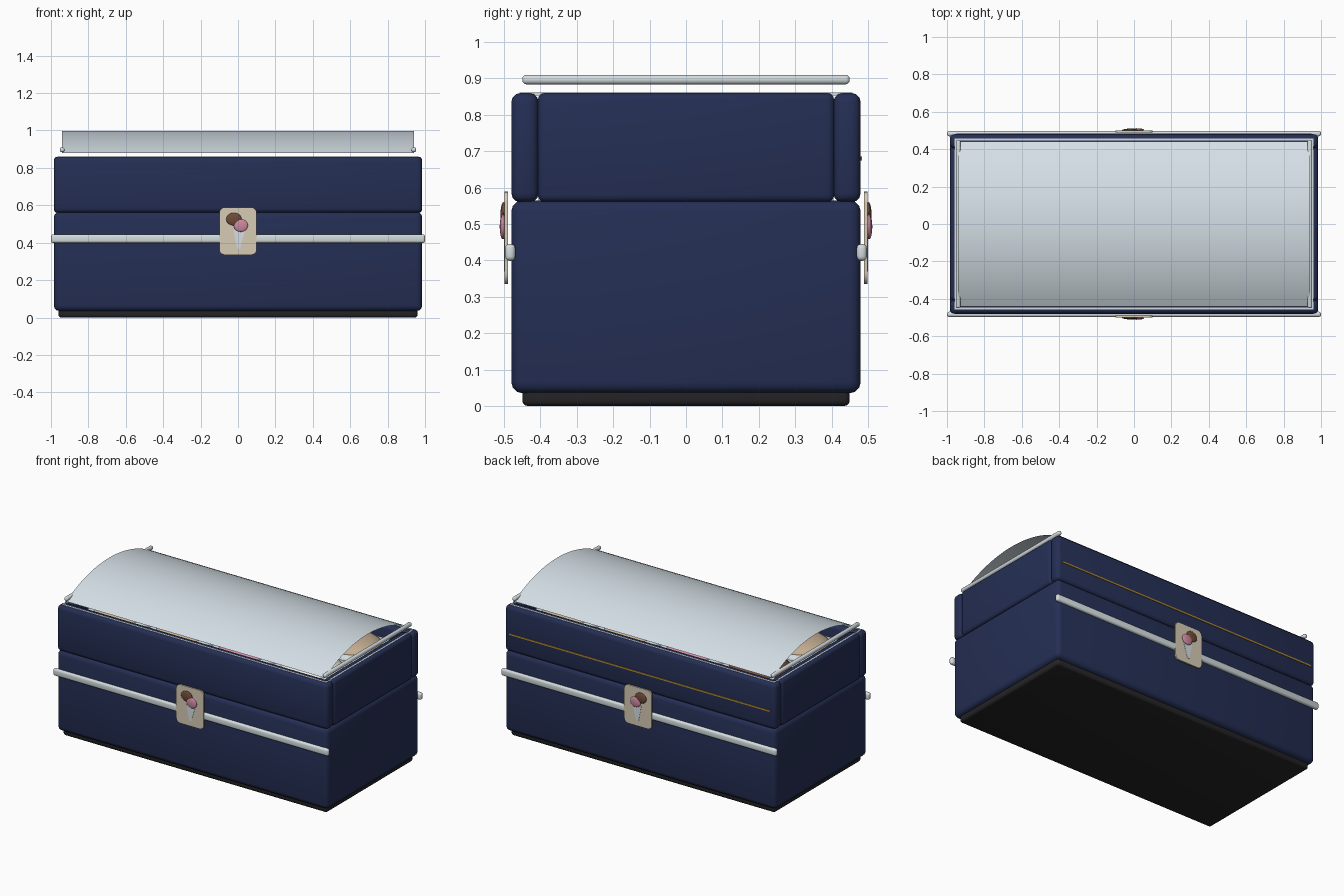
import bpy, bmesh, math

cube = bpy.data.objects.get("Cube")
if cube:
    bpy.data.objects.remove(cube, do_unlink=True)


def material(name, r, g, b):
    m = bpy.data.materials.new(name)
    m.use_nodes = True
    m.diffuse_color = (r, g, b, 1)
    m.node_tree.nodes["Principled BSDF"].inputs["Base Color"].default_value = (r, g, b, 1)
    return m


navy = material("navy paint", 0.018, 0.028, 0.09)
rubber = material("black rubber", 0.018, 0.018, 0.02)
metal = material("pale metal", 0.66, 0.72, 0.74)
glass = material("pale glass", 0.66, 0.74, 0.79)
cream = material("cream badge", 0.68, 0.6, 0.46)
brown = material("chocolate brown", 0.16, 0.07, 0.04)
pink = material("strawberry pink", 0.62, 0.25, 0.35)
gold = material("gold trim", 0.45, 0.25, 0.03)
vanilla = material("vanilla white", 0.8, 0.78, 0.7)
tan = material("caramel tan", 0.55, 0.42, 0.28)


def finish(ob, name, mat, angle=35):
    """Name, colour and smooth the active object."""
    ob.name = ob.data.name = name
    ob.data.materials.append(mat)
    bpy.ops.object.shade_smooth_by_angle(angle=math.radians(angle))
    return ob


def box(name, mat, loc, size, bevel=0.0, segments=3):
    bpy.ops.mesh.primitive_cube_add(size=1, location=loc)
    ob = bpy.context.object
    for v in ob.data.vertices:
        v.co = [c * s for c, s in zip(v.co, size)]
    if bevel:
        mod = ob.modifiers.new("rounding", 'BEVEL')
        mod.width = bevel
        mod.segments = segments
        bpy.ops.object.modifier_apply(modifier=mod.name)
    return finish(ob, name, mat)


def ellipsoid(name, mat, loc, radii):
    bpy.ops.mesh.primitive_uv_sphere_add(segments=24, ring_count=12, radius=1, location=loc)
    ob = bpy.context.object
    for v in ob.data.vertices:
        v.co = [c * r for c, r in zip(v.co, radii)]
    return finish(ob, name, mat, 60)


def link(name, bm, mat):
    me = bpy.data.meshes.new(name)
    bm.to_mesh(me)
    bm.free()
    ob = bpy.data.objects.new(name, me)
    bpy.context.collection.objects.link(ob)
    bpy.ops.object.select_all(action='DESELECT')
    ob.select_set(True)
    bpy.context.view_layer.objects.active = ob
    return finish(ob, name, mat)


def plate(name, mat, outline, y, depth):
    """Extrude an x-z outline along y."""
    bm = bmesh.new()
    face = bm.faces.new([bm.verts.new((x, y - depth / 2, z)) for x, z in outline])
    ext = bmesh.ops.extrude_face_region(bm, geom=[face])
    for v in ext["geom"]:
        if isinstance(v, bmesh.types.BMVert):
            v.co.y += depth
    bmesh.ops.recalc_face_normals(bm, faces=bm.faces)
    return link(name, bm, mat)


# Cabinet: plinth, lower body and four upper walls
box("plinth", rubber, (0, 0, 0.03), (1.92, 0.9, 0.06), 0.015)
box("lower_body", navy, (0, 0, 0.3), (1.97, 0.96, 0.53), 0.03)
for s, side in ((-1, "front"), (1, "back")):
    box(side + "_wall", navy, (0, s * 0.4425, 0.71), (1.97, 0.075, 0.3), 0.025)
for s, side in ((-1, "right"), (1, "left")):
    box(side + "_wall", navy, (s * 0.947, 0, 0.71), (0.075, 0.815, 0.3), 0.02)

# Thin frame lying on the top rim
for s in (-1, 1):
    box("rim_long_strip", metal, (0, s * 0.452, 0.857), (1.92, 0.01, 0.009))
    box("rim_short_strip", metal, (s * 0.956, 0, 0.857), (0.01, 0.91, 0.009))

# Liner floor and ice cream tubs
box("liner_floor", metal, (0, 0, 0.575), (1.82, 0.81, 0.02))
for i, x in enumerate((-0.68, -0.227, 0.227, 0.68)):
    for s in (-1, 1):
        box("tub", metal, (x, s * 0.2, 0.69), (0.43, 0.38, 0.22), 0.03)
        flavour = tan if x * s > 0 else (brown, pink, pink, vanilla)[i]
        ellipsoid("ice_cream", flavour, (x, s * 0.2, 0.79), (0.2, 0.175, 0.06))

# Arched open-ended cover, a single curved sheet
half, rise, base = 0.44, 0.118, 0.88
radius = (half ** 2 + rise ** 2) / (2 * rise)
sweep = math.asin(half / radius)
bm = bmesh.new()
steps = 24
rows = []
for k in range(steps + 1):
    a = -sweep + 2 * sweep * k / steps
    y, z = radius * math.sin(a), base + rise - radius + radius * math.cos(a)
    rows.append([bm.verts.new((x, y, z)) for x in (-0.94, 0.94)])
for a, b in zip(rows, rows[1:]):
    bm.faces.new((a[0], a[1], b[1], b[0]))
link("curved_cover", bm, glass)

# Side rails carrying the cover
for s, side in ((-1, "right"), (1, "left")):
    box(side + "_cover_rail", metal, (s * 0.94, 0, 0.897), (0.026, 0.9, 0.026), 0.011)

# Bumper bars and scoop badges, the same on front and back
corner = 0.03
badge = []
for sx, sz, start in ((1, 1, 0), (-1, 1, 90), (-1, -1, 180), (1, -1, 270)):
    for k in range(6):
        a = math.radians(start + 18 * k)
        badge.append((sx * (0.1 - corner) + corner * math.cos(a),
                      0.462 + sz * (0.127 - corner) + corner * math.sin(a)))
for s, side in ((-1, "front"), (1, "back")):
    box(side + "_bumper", metal, (0, s * 0.483, 0.422), (2, 0.028, 0.046), 0.012)
    plate(side + "_badge", cream, badge, s * 0.494, 0.01)
    plate(side + "_badge_cup", glass, [(-0.025, 0.47), (0.04, 0.47), (0.01, 0.37), (-0.005, 0.37)],
          s * 0.499, 0.003)
    ellipsoid(side + "_badge_brown_scoop", brown, (-0.022, s * 0.501, 0.526), (0.041, 0.009, 0.034))
    ellipsoid(side + "_badge_pink_scoop", pink, (0.015, s * 0.503, 0.492), (0.038, 0.009, 0.034))

# Gold trim line across the back wall
box("back_trim_line", gold, (0, 0.481, 0.68), (1.9, 0.005, 0.01))
